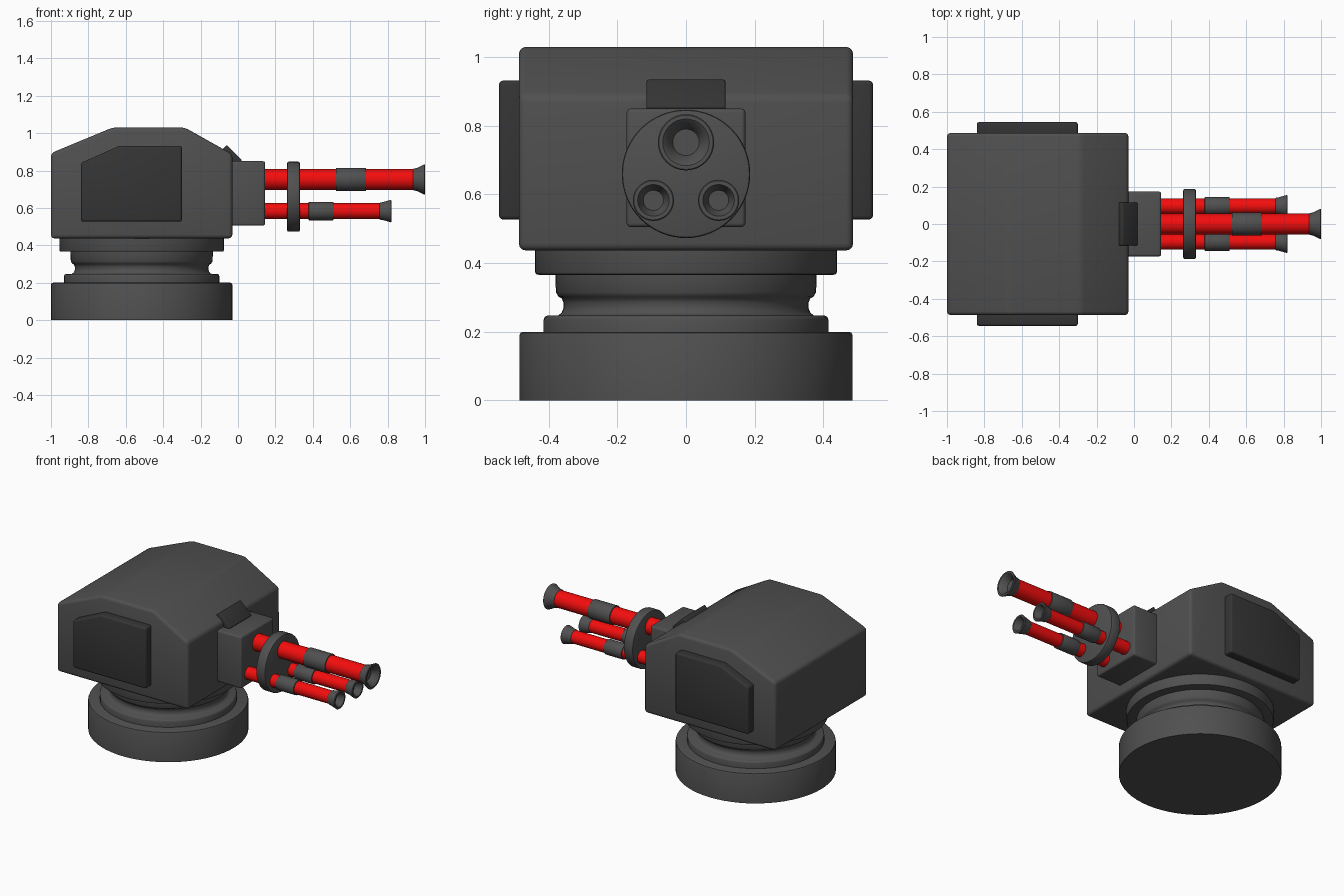
import bpy, math

if "Cube" in bpy.data.objects:
    bpy.data.objects.remove(bpy.data.objects["Cube"])

CX = -0.515  # turret axis


def material(name, rgb):
    m = bpy.data.materials.new(name)
    m.diffuse_color = (*rgb, 1)
    m.use_nodes = True
    m.node_tree.nodes["Principled BSDF"].inputs["Base Color"].default_value = m.diffuse_color
    return m


GREY = material("dark_grey", (0.08, 0.08, 0.08))
DARK = material("charcoal", (0.035, 0.035, 0.035))
RED = material("red", (0.9, 0.004, 0.004))


def finish(name, verts, faces, mat, bevel=0, segs=3, angle=40):
    me = bpy.data.meshes.new(name)
    me.from_pydata(verts, [], faces)
    ob = bpy.data.objects.new(name, me)
    bpy.context.collection.objects.link(ob)
    me.materials.append(mat)
    bpy.context.view_layer.objects.active = ob
    bpy.ops.object.select_all(action='DESELECT')
    ob.select_set(True)
    bpy.ops.object.mode_set(mode='EDIT')
    bpy.ops.mesh.select_all(action='SELECT')
    bpy.ops.mesh.normals_make_consistent(inside=False)
    bpy.ops.object.mode_set(mode='OBJECT')
    if bevel:
        b = ob.modifiers.new("bevel", 'BEVEL')
        b.width, b.segments, b.limit_method = bevel, segs, 'ANGLE'
        b.angle_limit = math.radians(20)
        bpy.ops.object.modifier_apply(modifier="bevel")
    bpy.ops.object.shade_smooth_by_angle(angle=math.radians(angle))
    return ob


def prism(name, profile, y0, y1, mat, bevel):
    """Extrude an (x, z) outline from y0 to y1."""
    n = len(profile)
    verts = [(x, y, z) for y in (y0, y1) for x, z in profile]
    faces = [tuple(range(n)), tuple(range(n, 2 * n))]
    faces += [(i, (i + 1) % n, n + (i + 1) % n, n + i) for i in range(n)]
    return finish(name, verts, faces, mat, bevel)


def lathe(name, profile, centre, axis, mat, n=64, bevel=0):
    """Spin a (radius, height) outline about z or x, capping both ends."""
    verts, faces = [], []
    for r, h in profile:
        for i in range(n):
            a = 2 * math.pi * i / n
            u, v = r * math.cos(a), r * math.sin(a)
            p = (u, v, h) if axis == 'z' else (h, u, v)
            verts.append(tuple(p[k] + centre[k] for k in range(3)))
    for j in range(len(profile) - 1):
        for i in range(n):
            k = (i + 1) % n
            faces.append((j * n + i, j * n + k, j * n + n + k, j * n + n + i))
    faces += [tuple(range(n)), tuple(range(len(verts) - n, len(verts)))]
    return finish(name, verts, faces, mat, bevel, 2)


# Round base and stepped swivel neck
lathe("base", [(0.485, 0), (0.485, 0.19), (0.482, 0.197), (0.475, 0.2)], (CX, 0, 0), 'z', GREY)
lathe("swivel_neck", [(0.415, 0.19), (0.415, 0.235), (0.412, 0.243), (0.405, 0.247),
                      (0.372, 0.248), (0.362, 0.256), (0.357, 0.27), (0.357, 0.285),
                      (0.362, 0.297), (0.372, 0.303), (0.379, 0.315), (0.381, 0.366),
                      (0.43, 0.366), (0.437, 0.368), (0.44, 0.375), (0.44, 0.45)],
      (CX, 0, 0), 'z', GREY)

# Housing with sloped roof
prism("housing", [(-1, 0.437), (-1, 0.893), (-0.67, 1.03), (-0.285, 1.03),
                  (-0.03, 0.887), (-0.03, 0.437)], -0.487, 0.487, GREY, 0.02)

# Side armour panels
for side, s in (("front", -1), ("back", 1)):
    prism(side + "_side_panel", [(-0.84, 0.527), (-0.84, 0.84), (-0.635, 0.932),
                                 (-0.3, 0.932), (-0.3, 0.527)], s * 0.47, s * 0.545, DARK, 0.012)

# Gun mount and the tilted sight block above it
prism("gun_mount", [(-0.06, 0.505), (-0.06, 0.85), (0.145, 0.85), (0.145, 0.505)],
      -0.173, 0.173, GREY, 0.012)
ang = math.radians(-45)
sight = [(-0.033 + x * math.cos(ang) - z * math.sin(ang),
          0.882 + x * math.sin(ang) + z * math.cos(ang))
         for x, z in ((-0.058, -0.02), (-0.058, 0.02), (0.058, 0.02), (0.058, -0.02))]
prism("sight_block", sight, -0.115, 0.115, DARK, 0.006)

# Barrel clamp disc
lathe("clamp_disc", [(0.187, 0.263), (0.187, 0.331)], (0, 0, 0.66), 'x', GREY, bevel=0.008)


def barrel(tag, y, z, r, sleeve, tip, flare):
    c = (0, y, z)
    lathe(tag + "_barrel", [(r, 0.13), (r, tip - 0.05)], c, 'x', RED, 32)
    lathe(tag + "_sleeve", [(r + 0.007, sleeve[0]), (r + 0.007, sleeve[1])], c, 'x', GREY, 32, 0.002)
    # flared muzzle with hollow mouth
    lathe(tag + "_muzzle", [(r, tip - 0.064), (r + 0.004, tip - 0.06), (r + 0.006, tip - 0.045),
                            (flare - 0.002, tip - 0.003), (flare - 0.005, tip),
                            (flare - 0.016, tip), (r * 0.98, tip - 0.012),
                            (r * 0.75, tip - 0.04), (r * 0.7, tip - 0.045)], c, 'x', GREY, 32)


barrel("upper", 0, 0.752, 0.055, (0.523, 0.685), 1.0, 0.084)
for side, s in (("front", -1), ("back", 1)):
    barrel(side + "_lower", s * 0.095, 0.583, 0.042, (0.378, 0.51), 0.82, 0.062)
